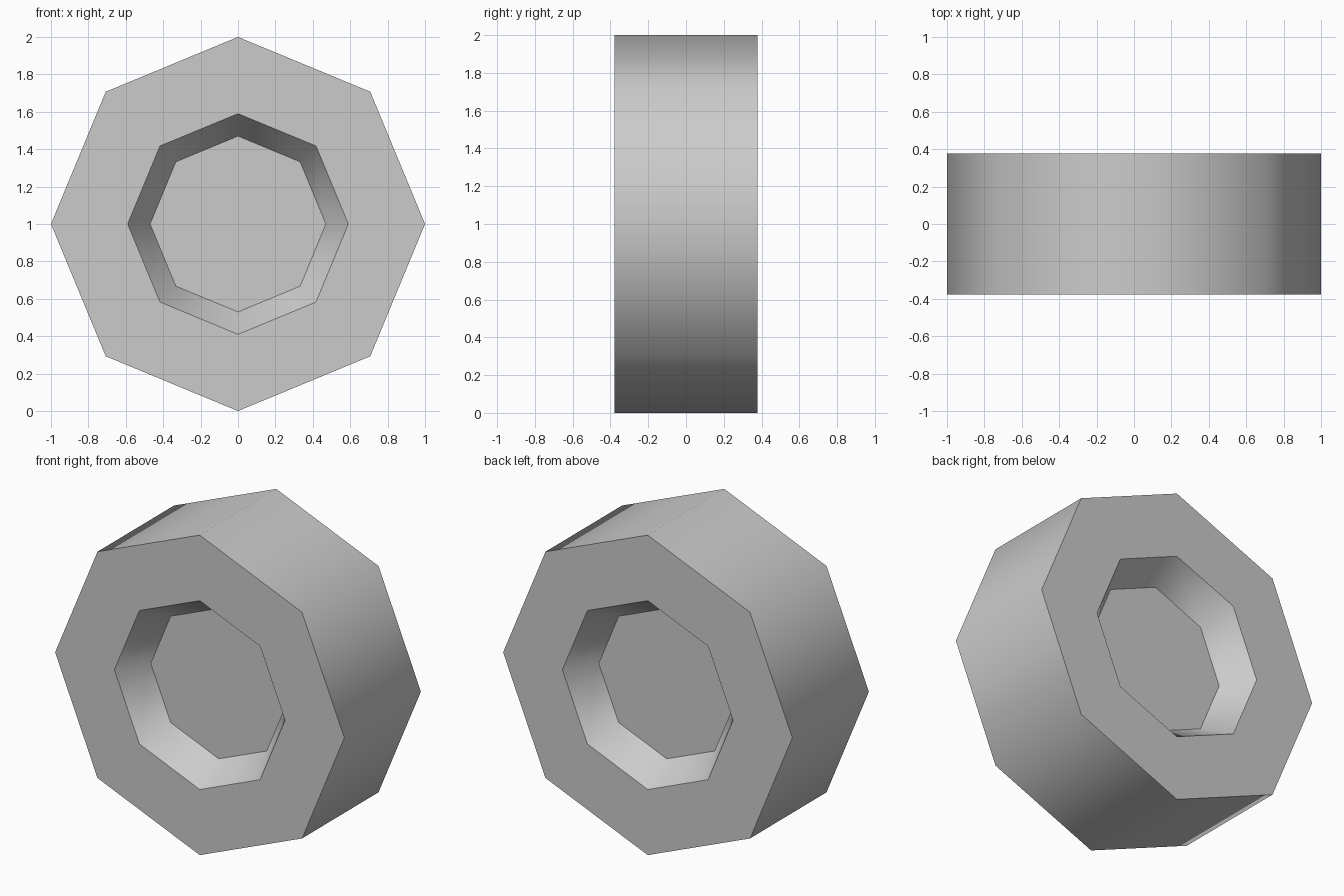
import bpy, bmesh
from math import sin, cos, pi, radians

if "Cube" in bpy.data.objects:
    bpy.data.objects.remove(bpy.data.objects["Cube"])

SIDES = 8
# Profile from front hub to back hub: (y, radius)
PROFILE = [(-0.19, 0.47), (-0.378, 0.59), (-0.378, 1.0),
           (0.378, 1.0), (0.378, 0.59), (0.19, 0.47)]


def ring(bm, y, r):
    return [bm.verts.new((r * cos(2 * pi * i / SIDES), y, 1 + r * sin(2 * pi * i / SIDES)))
            for i in range(SIDES)]


# Wheel: octagonal tread, flat sidewalls and a sloped recess to each hub
bm = bmesh.new()
rings = [ring(bm, y, r) for y, r in PROFILE]
for a, b in zip(rings, rings[1:]):
    for i in range(SIDES):
        j = (i + 1) % SIDES
        bm.faces.new((a[i], a[j], b[j], b[i]))

# Flat hub discs
bm.faces.new(rings[0])
bm.faces.new(rings[-1])
bmesh.ops.recalc_face_normals(bm, faces=bm.faces)

mesh = bpy.data.meshes.new("wheel")
bm.to_mesh(mesh)
bm.free()
wheel = bpy.data.objects.new("wheel", mesh)
bpy.context.collection.objects.link(wheel)

# Smooth around the tread, sharp at the rims
bpy.context.view_layer.objects.active = wheel
wheel.select_set(True)
bpy.ops.object.shade_smooth_by_angle(angle=radians(50))
